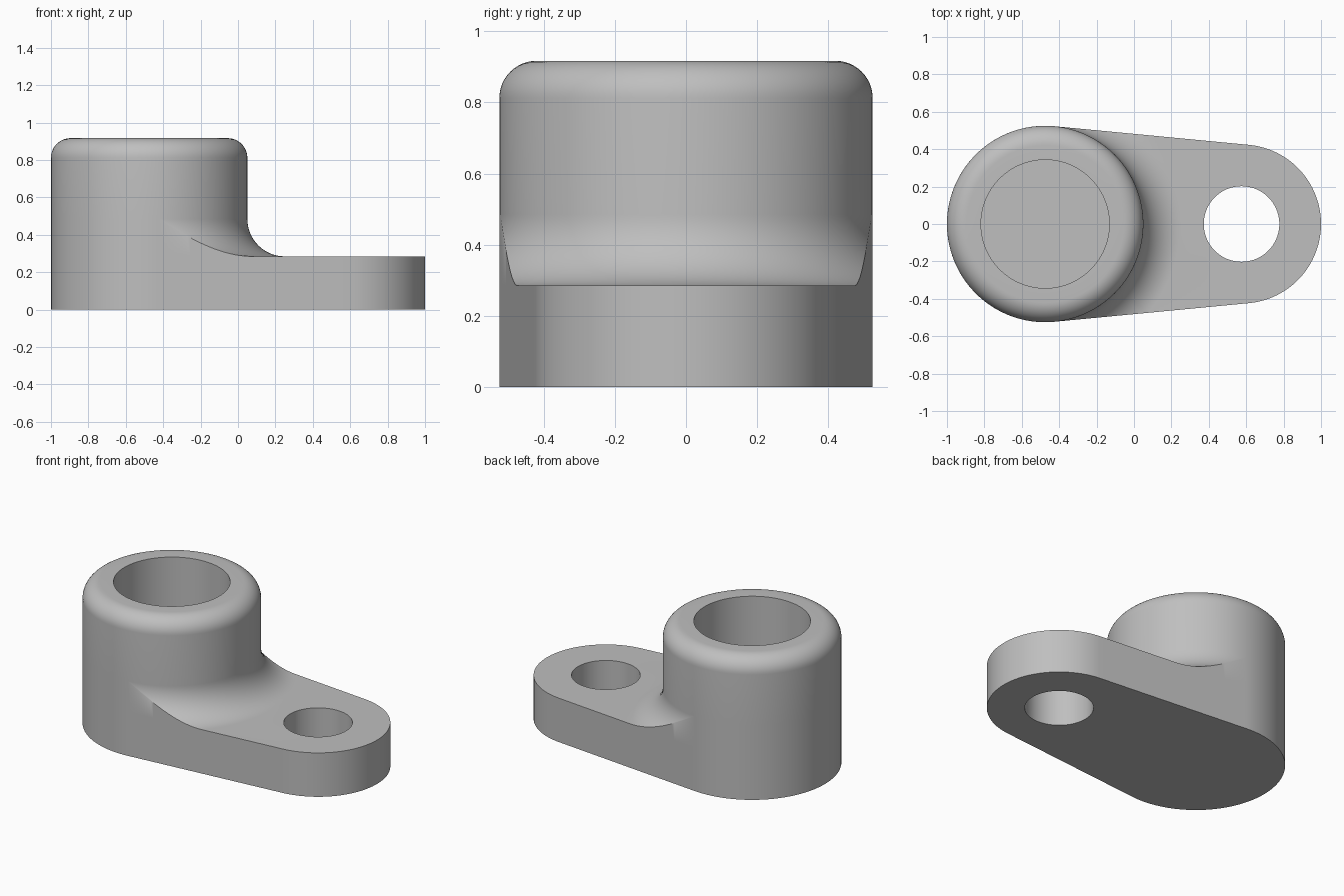
import bpy, bmesh
from math import sin, cos, asin, acos, atan2, sqrt, pi

if "Cube" in bpy.data.objects:
    bpy.data.objects.remove(bpy.data.objects["Cube"], do_unlink=True)

# Main dimensions
BOSS_X, BOSS_R, BOSS_H = -0.475, 0.525, 0.917
END_X, END_R, PLATE_H = 0.575, 0.425, 0.285
BORE_R, BORE_FLOOR, HOLE_R = 0.343, 0.285, 0.202
ROUND, FILLET = 0.105, 0.2
SPAN = END_X - BOSS_X
ALPHA = asin((BOSS_R - END_R) / SPAN)
NORMAL = pi / 2 - ALPHA                  # direction of the straight side's normal
END_A = atan2(END_R * cos(ALPHA), SPAN + END_R * sin(ALPHA))
FLARE_A = NORMAL - acos(BOSS_R / (BOSS_R + FILLET))


def steps(a, b, n):
    return [a + (b - a) * i / n for i in range(n)]


def outline(a):
    """Distance from the boss axis to the plate outline at angle a."""
    a = abs(a)
    if a >= NORMAL:
        return BOSS_R
    if a >= END_A:
        return BOSS_R / cos(a - NORMAL)
    return SPAN * cos(a) + sqrt(END_R ** 2 - (SPAN * sin(a)) ** 2)


def section(a):
    """Closed half section (radius, height) from bore floor to underside."""
    edge = outline(a)
    pts = [(0, BORE_FLOOR), (BORE_R, BORE_FLOOR), (BORE_R, BOSS_H)]
    # Rounded top rim
    for t in steps(pi / 2, 0, 12) + [0]:
        pts.append((BOSS_R - ROUND + ROUND * cos(t), BOSS_H - ROUND + ROUND * sin(t)))
    # Concave fillet, trimmed by the plate outline
    reach = min(edge, BOSS_R + FILLET)
    last = acos(max(0, min(1, (BOSS_R + FILLET - reach) / FILLET)))
    for t in steps(0, last, 16) + [last]:
        pts.append((BOSS_R + FILLET - FILLET * cos(t), PLATE_H + FILLET - FILLET * sin(t)))
    # Plate top edge, wall and underside
    pts.append((edge, min(PLATE_H, pts[-1][1])))
    return pts + [(edge, 0), (0, 0)]


# Angles: even steps along the end arc, then sides, then the back of the boss
half = [atan2(END_R * sin(p), SPAN + END_R * cos(p)) for p in steps(0, NORMAL, 28)]
half += steps(END_A, FLARE_A, 12) + steps(FLARE_A, NORMAL, 24)
half += steps(NORMAL, pi, 40) + [pi]
angles = half + [-a for a in reversed(half[1:-1])]

# Body with boss, bore, fillet and plate
bm = bmesh.new()
columns = [[bm.verts.new((BOSS_X + r * cos(a), r * sin(a), z)) for r, z in section(a)]
           for a in angles]
for i, col in enumerate(columns):
    nxt = columns[(i + 1) % len(columns)]
    for j in range(len(col) - 1):
        bm.faces.new((col[j], col[j + 1], nxt[j + 1], nxt[j]))
bmesh.ops.remove_doubles(bm, verts=bm.verts, dist=0.00002)
bmesh.ops.recalc_face_normals(bm, faces=bm.faces)
mesh = bpy.data.meshes.new("bracket_body")
bm.to_mesh(mesh)
bm.free()
body = bpy.data.objects.new("bracket_body", mesh)
bpy.context.collection.objects.link(body)

# Grey finish
grey = bpy.data.materials.new("plain grey")
grey.use_nodes = True
colour = (0.52, 0.52, 0.52, 1)
grey.diffuse_color = colour
grey.node_tree.nodes["Principled BSDF"].inputs["Base Color"].default_value = colour
mesh.materials.append(grey)

# Through hole in the plate
bpy.ops.mesh.primitive_cylinder_add(vertices=96, radius=HOLE_R, depth=1, location=(END_X, 0, 0.1))
cutter = bpy.context.object
cutter.name = "hole_cutter"
cutter.hide_render = True
cutter.data.materials.append(grey)
bpy.ops.object.select_all(action="DESELECT")
bpy.context.view_layer.objects.active = body
body.select_set(True)
cut = body.modifiers.new("plate_hole", "BOOLEAN")
cut.operation, cut.solver, cut.object = "DIFFERENCE", "EXACT", cutter
bpy.ops.object.modifier_apply(modifier=cut.name)
bpy.data.objects.remove(cutter, do_unlink=True)
bpy.ops.object.shade_smooth_by_angle(angle=pi / 6)
